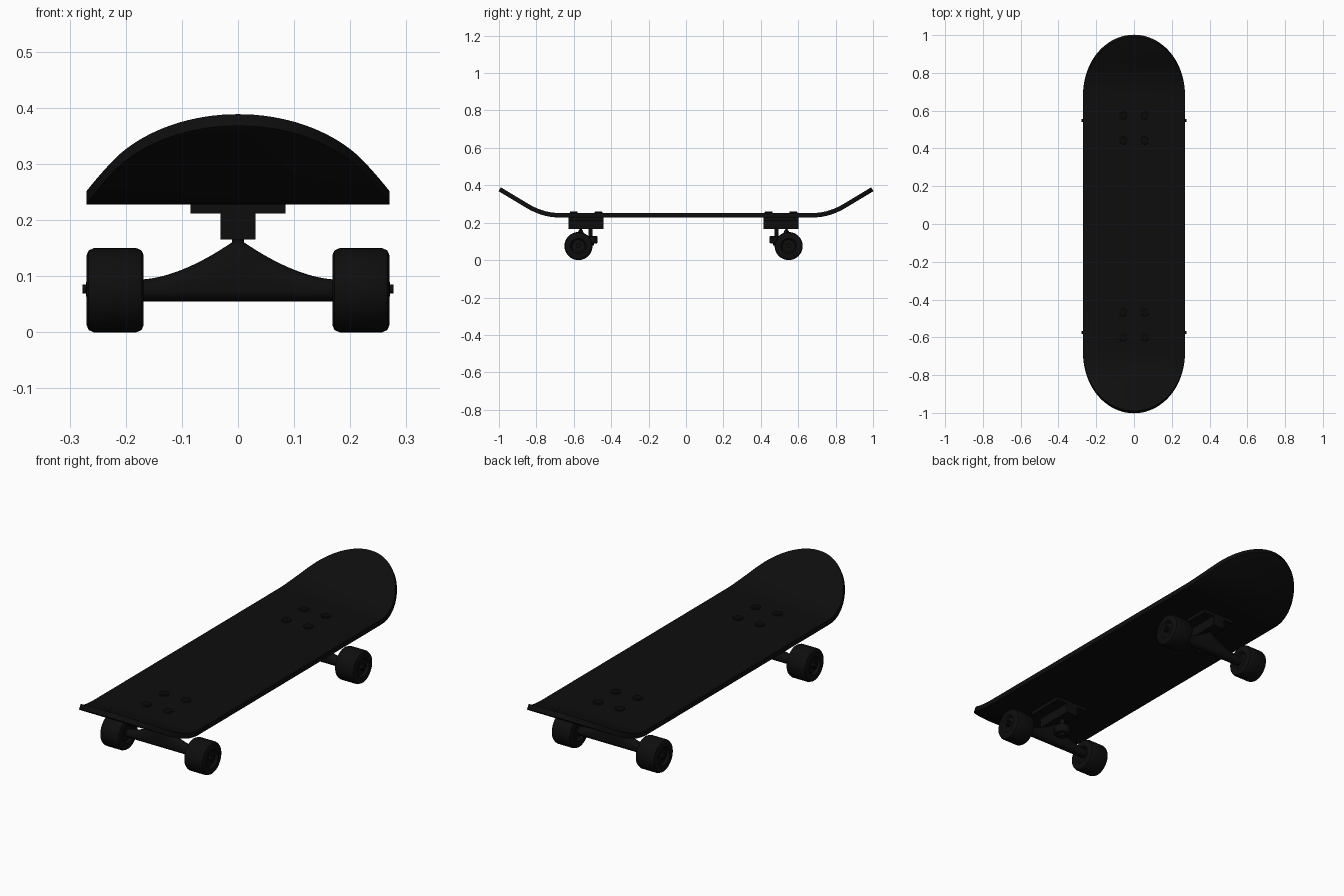
import bpy, bmesh, math
from mathutils import Matrix, Vector

if "Cube" in bpy.data.objects:
    bpy.data.objects.remove(bpy.data.objects["Cube"])


def material(name, v):
    m = bpy.data.materials.new(name)
    m.use_nodes = True
    m.diffuse_color = (v, v, v, 1)
    m.node_tree.nodes["Principled BSDF"].inputs["Base Color"].default_value = (v, v, v, 1)
    return m


BLACK = material("matte black", 0.0042)
DARK = material("dark bolt black", 0.003)


def finish(name, bm, mat=BLACK, bevel=0, angle=35):
    bmesh.ops.recalc_face_normals(bm, faces=bm.faces)
    mesh = bpy.data.meshes.new(name)
    bm.to_mesh(mesh)
    bm.free()
    mesh.materials.append(mat)
    ob = bpy.data.objects.new(name, mesh)
    bpy.context.collection.objects.link(ob)
    if bevel:
        b = ob.modifiers.new("Bevel", "BEVEL")
        b.width, b.segments = bevel, 3
        b.limit_method, b.angle_limit = "ANGLE", math.radians(50)
    bpy.ops.object.select_all(action="DESELECT")
    ob.select_set(True)
    bpy.context.view_layer.objects.active = ob
    bpy.ops.object.shade_smooth_by_angle(angle=math.radians(angle))
    return ob


def box(name, centre, size, bevel=0):
    bm = bmesh.new()
    bmesh.ops.create_cube(bm, size=1, matrix=Matrix.Translation(centre) @ Matrix.Diagonal((*size, 1)))
    return finish(name, bm, BLACK, bevel)


def cylinder(name, centre, radius, depth, axis="Z", sides=24, mat=BLACK, bevel=0):
    bm = bmesh.new()
    turn = Matrix.Rotation(math.pi / 2, 4, "Y") if axis == "X" else Matrix()
    bmesh.ops.create_cone(bm, cap_ends=True, segments=sides, radius1=radius, radius2=radius,
                          depth=depth, matrix=Matrix.Translation(centre) @ turn)
    return finish(name, bm, mat, bevel)


# Deck: flat strip whose rounded ends kick up
HALF, BEND, TIP = 0.27, 0.68, 0.996


def kick(y):
    t, ease, slope = max(0, abs(y) - BEND), 0.17, 0.6
    return slope * t * t / (2 * ease) if t < ease else slope * (t - ease / 2)


def build_deck():
    bm = bmesh.new()
    steps = 28
    ends = [i / steps * math.pi / 2 for i in range(steps + 1)]
    stations = [(BEND + (TIP - BEND) * math.sin(a), HALF * math.cos(a)) for a in ends]
    stations = [(-y, w) for y, w in reversed(stations)] + stations
    rows = [[bm.verts.new((s * w, y, 0.24 + kick(y))) for s in (-1, 1)] for y, w in stations]
    for a, b in zip(rows, rows[1:]):
        bm.faces.new((a[0], a[1], b[1], b[0]))
    bmesh.ops.remove_doubles(bm, verts=bm.verts, dist=0.0001)
    ob = finish("deck", bm, BLACK, 0, 40)
    solid = ob.modifiers.new("Thickness", "SOLIDIFY")
    solid.thickness, solid.offset = 0.024, 0
    bev = ob.modifiers.new("Round edge", "BEVEL")
    bev.width, bev.segments = 0.009, 3
    bev.limit_method, bev.angle_limit = "ANGLE", math.radians(60)
    # keep the smoothing after the shape modifiers
    for i, m in enumerate([solid, bev]):
        ob.modifiers.move(ob.modifiers.find(m.name), i)


def hanger(name, y):
    # Round axle housing that flares up to a narrow peak in the middle
    bm = bmesh.new()
    rings, n, half = [], 20, 0.175
    for i in range(-16, 17):
        x = half * i / 16
        u = abs(i) / 16
        top = 0.094 + 0.074 * (1 - u) ** 1.7
        ring = []
        for k in range(n):
            a = 2 * math.pi * k / n
            z = 0.075 + 0.02 * math.sin(a)
            if math.sin(a) > 0:
                z = 0.075 + (top - 0.075) * math.sin(a) ** 0.8
            ring.append(bm.verts.new((x, y + 0.022 * math.cos(a), z)))
        rings.append(ring)
    for a, b in zip(rings, rings[1:]):
        for k in range(n):
            bm.faces.new((a[k], a[(k + 1) % n], b[(k + 1) % n], b[k]))
    bm.faces.new(rings[0])
    bm.faces.new(rings[-1])
    finish(name, bm)


def wheel(name, y, side):
    # Lathed profile: (distance from middle of wheel, radius)
    profile = [(-0.04, 0), (-0.04, 0.034), (-0.051, 0.042), (-0.051, 0.062), (-0.047, 0.071),
               (-0.038, 0.075)]
    profile += [(-d, r) for d, r in reversed(profile)]
    bm = bmesh.new()
    vs = [bm.verts.new((d, 0, r)) for d, r in profile]
    es = [bm.edges.new(p) for p in zip(vs, vs[1:])]
    bmesh.ops.spin(bm, geom=vs + es, cent=(0, 0, 0), axis=(1, 0, 0), angle=2 * math.pi, steps=40)
    bmesh.ops.remove_doubles(bm, verts=bm.verts, dist=0.0001)
    bmesh.ops.translate(bm, verts=bm.verts, vec=Vector((side * 0.219, y, 0.075)))
    finish(name, bm)


def truck(end, s):
    shift = -0.013
    mid = shift + s * 0.521
    axle = shift + s * 0.562
    pin = shift + s * 0.497
    box(end + "_baseplate", (0, mid, 0.222), (0.17, 0.188, 0.02))
    box(end + "_truck_block", (0, mid, 0.19), (0.062, 0.188, 0.05))
    hanger(end + "_hanger", axle - s * 0.012)
    # Kingpin with its seat
    cylinder(end + "_kingpin", (0, pin, 0.135), 0.011, 0.11)
    cylinder(end + "_kingpin_seat", (0, pin, 0.109), 0.037, 0.038, bevel=0.004)
    cylinder(end + "_kingpin_nut", (0, pin, 0.085), 0.018, 0.014, sides=6)
    cylinder(end + "_axle", (0, axle, 0.077), 0.008, 0.554, "X", 16)
    for side, word in ((1, "left"), (-1, "right")):
        wheel(f"{end}_{word}_wheel", axle, side)
        cylinder(f"{end}_{word}_axle_nut", (side * 0.264, axle, 0.077), 0.015, 0.014, "X", 6)
        for j in (-1, 1):
            row = "outer" if j == s else "inner"
            cylinder(f"{end}_{word}_{row}_bolt", (side * 0.057, mid + j * 0.066, 0.25), 0.021, 0.018,
                     mat=DARK, bevel=0.003)


build_deck()
truck("front", -1)
truck("back", 1)
